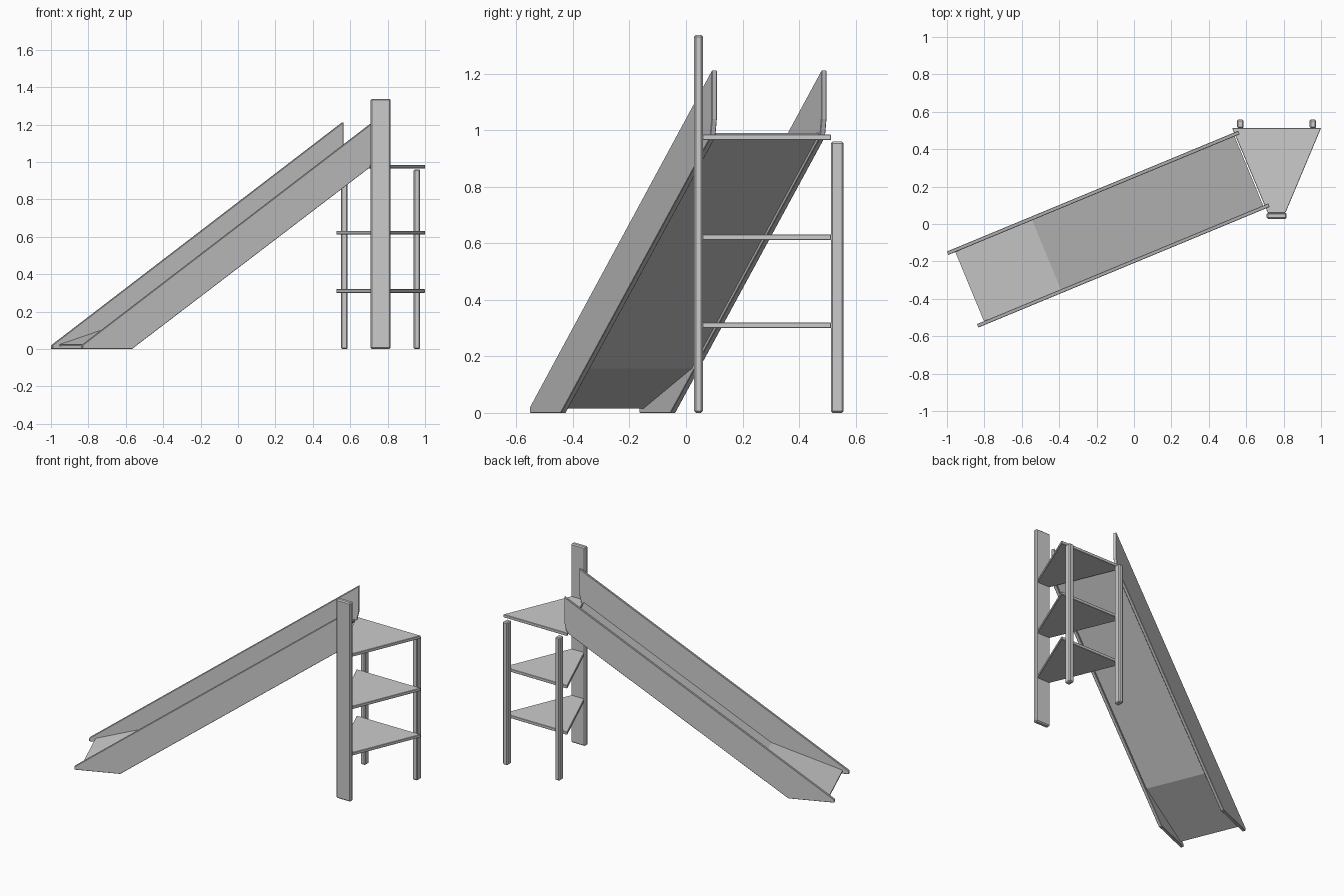
import bpy, bmesh, math
from mathutils import Matrix

if "Cube" in bpy.data.objects:
    bpy.data.objects.remove(bpy.data.objects["Cube"])

# Slide frame: local x runs up the slide, local y across it, turned 22.5 degrees
SLIDE = Matrix.Rotation(math.radians(22.5), 4, 'Z')
# Profiles are drawn in x/z and extruded along +y
UPRIGHT = Matrix(((1, 0, 0, 0), (0, 0, 1, 0), (0, 1, 0, 0), (0, 0, 0, 1)))


def prism(name, outline, start, end, matrix=Matrix(), bevel=0.0):
    """Extrude a closed 2D outline from start to end along its normal."""
    bm = bmesh.new()
    face = bm.faces.new([bm.verts.new((x, y, start)) for x, y in outline])
    ext = bmesh.ops.extrude_face_region(bm, geom=[face])
    top = [g for g in ext['geom'] if isinstance(g, bmesh.types.BMVert)]
    bmesh.ops.translate(bm, verts=top, vec=(0, 0, end - start))
    bm.transform(matrix)
    bmesh.ops.recalc_face_normals(bm, faces=bm.faces)
    mesh = bpy.data.meshes.new(name)
    bm.to_mesh(mesh)
    bm.free()
    obj = bpy.data.objects.new(name, mesh)
    bpy.context.collection.objects.link(obj)
    if bevel:
        mod = obj.modifiers.new("edge_bevel", 'BEVEL')
        mod.width = bevel
        mod.segments = 1
    return obj


def rect(x0, x1, y0, y1):
    return [(x0, y0), (x1, y0), (x1, y1), (x0, y1)]


# Side boards of the slide
board = [(-0.98, 0), (-0.693, 0), (0.69, 0.975), (0.705, 1.04),
         (0.705, 1.213), (-0.98, 0.02)]
for side, v in (("right", -0.193), ("left", 0.227)):
    prism(f"slide_board_{side}", board, v, v + 0.02, SLIDE @ UPRIGHT, 0.002)

# Sliding bed with a shallower run-out at the bottom
line = [(-0.94, 0.024), (-0.495, 0.165), (0.676, 0.99)]
bed = line + [(u, z - 0.008) for u, z in reversed(line)]
prism("slide_bed", bed, -0.173, 0.227, SLIDE @ UPRIGHT)

# Platform and two wedge-shaped steps
CX = 0.7625
tread = [(CX - 0.0475, 0.06), (CX + 0.0475, 0.06),
         (CX + 0.2375, 0.513), (CX - 0.2375, 0.513)]
for name, z in (("lower_step", 0.3), ("upper_step", 0.612), ("platform", 0.965)):
    prism(name, tread, z, z + 0.02, bevel=0.002)

# Wide front post and two slim back legs
prism("front_post", rect(CX - 0.0535, CX + 0.0535, 0.028, 0.06), 0, 1.338, bevel=0.007)
for side, s in (("left", -1), ("right", 1)):
    x = CX + s * 0.194
    prism(f"back_leg_{side}", rect(x - 0.0175, x + 0.0175, 0.513, 0.558), 0, 0.96, bevel=0.006)
